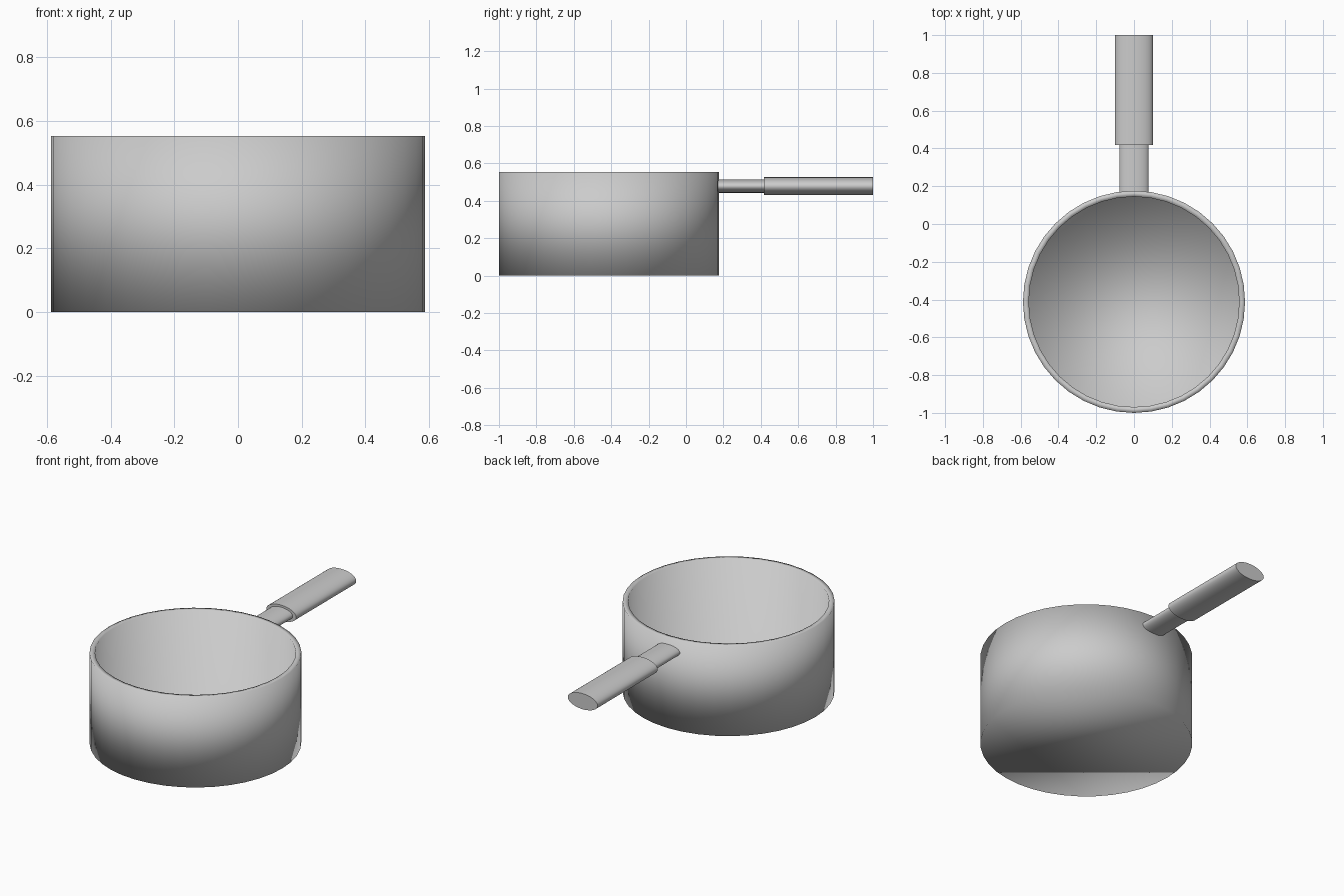
import bpy, bmesh, math

if "Cube" in bpy.data.objects:
    bpy.data.objects.remove(bpy.data.objects["Cube"])

SIDES = 40


def loft(name, rings, smooth_all=False):
    """Skin a list of vertex rings and cap both ends."""
    bm = bmesh.new()
    loops = [[bm.verts.new(p) for p in ring] for ring in rings]
    for a, b in zip(loops, loops[1:]):
        for i in range(SIDES):
            j = (i + 1) % SIDES
            bm.faces.new((a[i], a[j], b[j], b[i]))
    bm.faces.new(loops[0][::-1])
    bm.faces.new(loops[-1])
    bmesh.ops.recalc_face_normals(bm, faces=bm.faces)
    mesh = bpy.data.meshes.new(name)
    bm.to_mesh(mesh)
    bm.free()
    obj = bpy.data.objects.new(name, mesh)
    bpy.context.collection.objects.link(obj)
    bpy.ops.object.select_all(action='DESELECT')
    bpy.context.view_layer.objects.active = obj
    obj.select_set(True)
    if smooth_all:
        bpy.ops.object.shade_smooth()
    else:
        bpy.ops.object.shade_smooth_by_angle(angle=math.radians(40))
    return obj


def circle_xy(radius, z, cy=-0.412):
    return [(radius * math.cos(t), cy + radius * math.sin(t), z) for t in angles]


def ellipse_xz(rx, rz, y, cz=0.478):
    return [(rx * math.cos(t), y, cz + rz * math.sin(t)) for t in angles]


angles = [2 * math.pi * i / SIDES for i in range(SIDES)]

# Pot body: outer wall, rim, inner wall and thin floor
loft("pot_body", [circle_xy(0.588, 0.0), circle_xy(0.588, 0.553),
                  circle_xy(0.557, 0.553), circle_xy(0.557, 0.01)], smooth_all=True)

# Thin flattened neck joining the wall to the grip
loft("handle_neck", [ellipse_xz(0.078, 0.035, y) for y in (0.155, 0.43)])

# Thicker flattened grip
loft("handle_grip", [ellipse_xz(0.101, 0.048, y) for y in (0.418, 1.0)])
